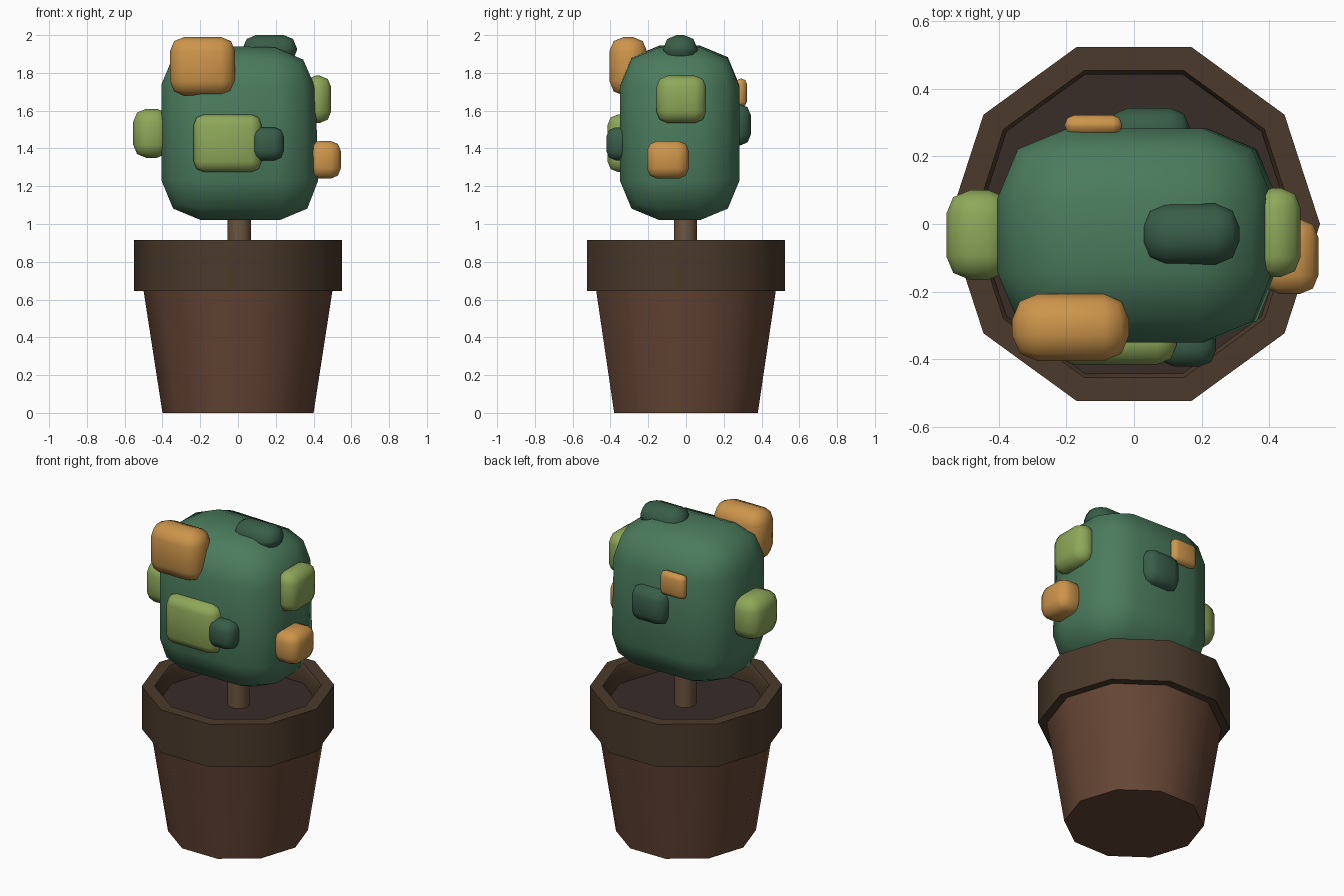
import bpy, bmesh, math

if "Cube" in bpy.data.objects:
    bpy.data.objects.remove(bpy.data.objects["Cube"])

def material(name, rgb):
    m = bpy.data.materials.new(name)
    m.diffuse_color = (*rgb, 1)
    m.use_nodes = True
    m.node_tree.nodes["Principled BSDF"].inputs["Base Color"].default_value = m.diffuse_color
    return m

GREEN = material("leaf_green", (0.07, 0.20, 0.11))
LIGHT = material("light_green", (0.27, 0.39, 0.10))
DARK = material("dark_green", (0.04, 0.11, 0.065))
ORANGE = material("orange", (0.61, 0.30, 0.07))
POT = material("pot_brown", (0.13, 0.06, 0.035))
RIM = material("rim_brown", (0.07, 0.042, 0.024))
SOIL = material("soil_brown", (0.04, 0.026, 0.022))
WOOD = material("stem_brown", (0.15, 0.09, 0.05))

def finish(bm, name, mat, angle):
    bmesh.ops.recalc_face_normals(bm, faces=bm.faces)
    me = bpy.data.meshes.new(name)
    bm.to_mesh(me)
    bm.free()
    me.materials.append(mat)
    ob = bpy.data.objects.new(name, me)
    bpy.context.collection.objects.link(ob)
    bpy.ops.object.select_all(action='DESELECT')
    ob.select_set(True)
    bpy.context.view_layer.objects.active = ob
    bpy.ops.object.shade_smooth_by_angle(angle=math.radians(angle))
    return ob

def lathe(name, profile, mat, closed=False, sides=10, center=(0, 0)):
    """Turn a (radius, z) profile; open profiles get end caps."""
    bm = bmesh.new()
    rings = [[bm.verts.new((center[0] + r * math.cos(i * math.tau / sides),
                            center[1] + r * math.sin(i * math.tau / sides), z))
              for i in range(sides)] for r, z in profile]
    pairs = list(zip(rings, rings[1:]))
    if closed:
        pairs.append((rings[-1], rings[0]))
    else:
        bm.faces.new(rings[0])
        bm.faces.new(rings[-1])
    for a, b in pairs:
        for i in range(sides):
            j = (i + 1) % sides
            bm.faces.new((a[i], a[j], b[j], b[i]))
    return finish(bm, name, mat, 40)

def rounded_box(name, x, y, z, bevel, mat, adjust=None):
    """Box between the given limits with two-step rounded edges."""
    bm = bmesh.new()
    bmesh.ops.create_cube(bm, size=1)
    for v in bm.verts:
        v.co = [lim[int(c > 0)] for lim, c in zip((x, y, z), v.co)]
        if adjust:
            adjust(v.co)
    bmesh.ops.bevel(bm, geom=bm.edges[:], offset=bevel, segments=2,
                    profile=0.5, affect='EDGES')
    return finish(bm, name, mat, 60)

# Pot, rim, soil and stem
lathe("pot_body", [(0.40, 0), (0.502, 0.66)], POT)
lathe("pot_rim", [(0.48, 0.645), (0.55, 0.645), (0.55, 0.915),
                  (0.477, 0.915), (0.465, 0.895), (0.465, 0.78)], RIM, closed=True)
lathe("soil", [(0.468, 0.76), (0.468, 0.80)], SOIL)
lathe("stem", [(0.063, 0.78), (0.063, 1.10)], WOOD, center=(0.007, -0.003))

# Main foliage block, slightly lower and narrower at its top right
def lean(co):
    if co.x > 0 and co.z > 1.5:
        co.x -= 0.025
        co.z -= 0.02

rounded_box("foliage", (-0.405, 0.43), (-0.35, 0.283), (1.02, 1.95), 0.21, GREEN, lean)

# Leaf clumps: name, x limits, y limits, z limits, bevel, material
clumps = [
    ("front_top_clump", (-0.36, -0.015), (-0.405, -0.207), (1.68, 1.99), 0.075, ORANGE),
    ("front_clump", (-0.235, 0.125), (-0.415, -0.28), (1.275, 1.58), 0.055, LIGHT),
    ("front_small_clump", (0.07, 0.243), (-0.422, -0.29), (1.337, 1.512), 0.05, DARK),
    ("right_upper_clump", (0.35, 0.493), (-0.157, 0.107), (1.535, 1.785), 0.06, LIGHT),
    ("right_lower_clump", (0.375, 0.545), (-0.207, 0.015), (1.24, 1.44), 0.055, ORANGE),
    ("left_clump", (-0.555, -0.36), (-0.165, 0.10), (1.35, 1.61), 0.07, LIGHT),
    ("top_clump", (0.025, 0.312), (-0.12, 0.06), (1.85, 2.0), 0.07, DARK),
    ("back_clump", (-0.075, 0.165), (0.22, 0.343), (1.415, 1.635), 0.058, DARK),
    ("back_small_clump", (-0.205, -0.035), (0.262, 0.322), (1.62, 1.77), 0.028, ORANGE),
]
for c in clumps:
    rounded_box(*c)
